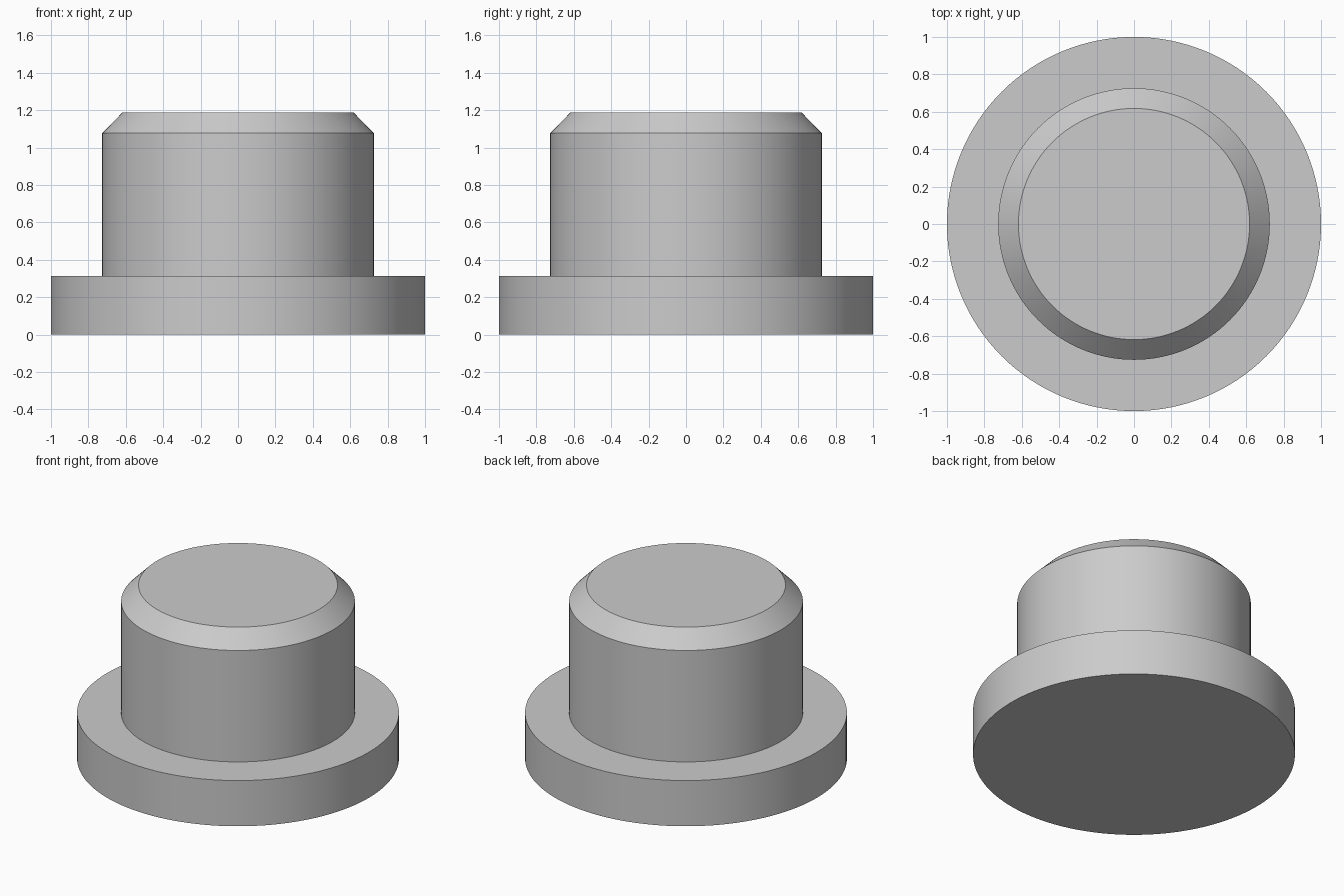
import bpy
import bmesh
import math

cube = bpy.data.objects.get("Cube")
if cube:
    bpy.data.objects.remove(cube, do_unlink=True)

SEGMENTS = 128

# Plain grey material
grey = bpy.data.materials.new("plain grey")
grey.use_nodes = True
colour = (0.6, 0.6, 0.6, 1)
grey.diffuse_color = colour
grey.node_tree.nodes["Principled BSDF"].inputs["Base Color"].default_value = colour


def lathe(name, profile):
    """Sweep (radius, height) points around z; rings on the axis become caps."""
    bm = bmesh.new()
    rings = []
    for radius, height in profile:
        ring = []
        for i in range(SEGMENTS):
            a = math.tau * i / SEGMENTS
            ring.append(bm.verts.new((radius * math.cos(a), radius * math.sin(a), height)))
        rings.append(ring)
    for low, high in zip(rings, rings[1:]):
        for i in range(SEGMENTS):
            j = (i + 1) % SEGMENTS
            bm.faces.new((low[i], low[j], high[j], high[i]))
    bm.faces.new(rings[0][::-1])
    bm.faces.new(rings[-1])
    mesh = bpy.data.meshes.new(name)
    bm.to_mesh(mesh)
    bm.free()
    mesh.materials.append(grey)
    obj = bpy.data.objects.new(name, mesh)
    bpy.context.collection.objects.link(obj)
    bpy.ops.object.select_all(action="DESELECT")
    obj.select_set(True)
    bpy.context.view_layer.objects.active = obj
    bpy.ops.object.shade_smooth_by_angle(angle=math.radians(30))
    return obj


# Wide flange, straight body and chamfered top in one turned piece
lathe("flanged_plug", [
    (1, 0), (1, 0.313),          # flange rim
    (0.726, 0.313), (0.726, 1.077),  # shoulder and body
    (0.618, 1.187),              # chamfer up to the flat top
])
